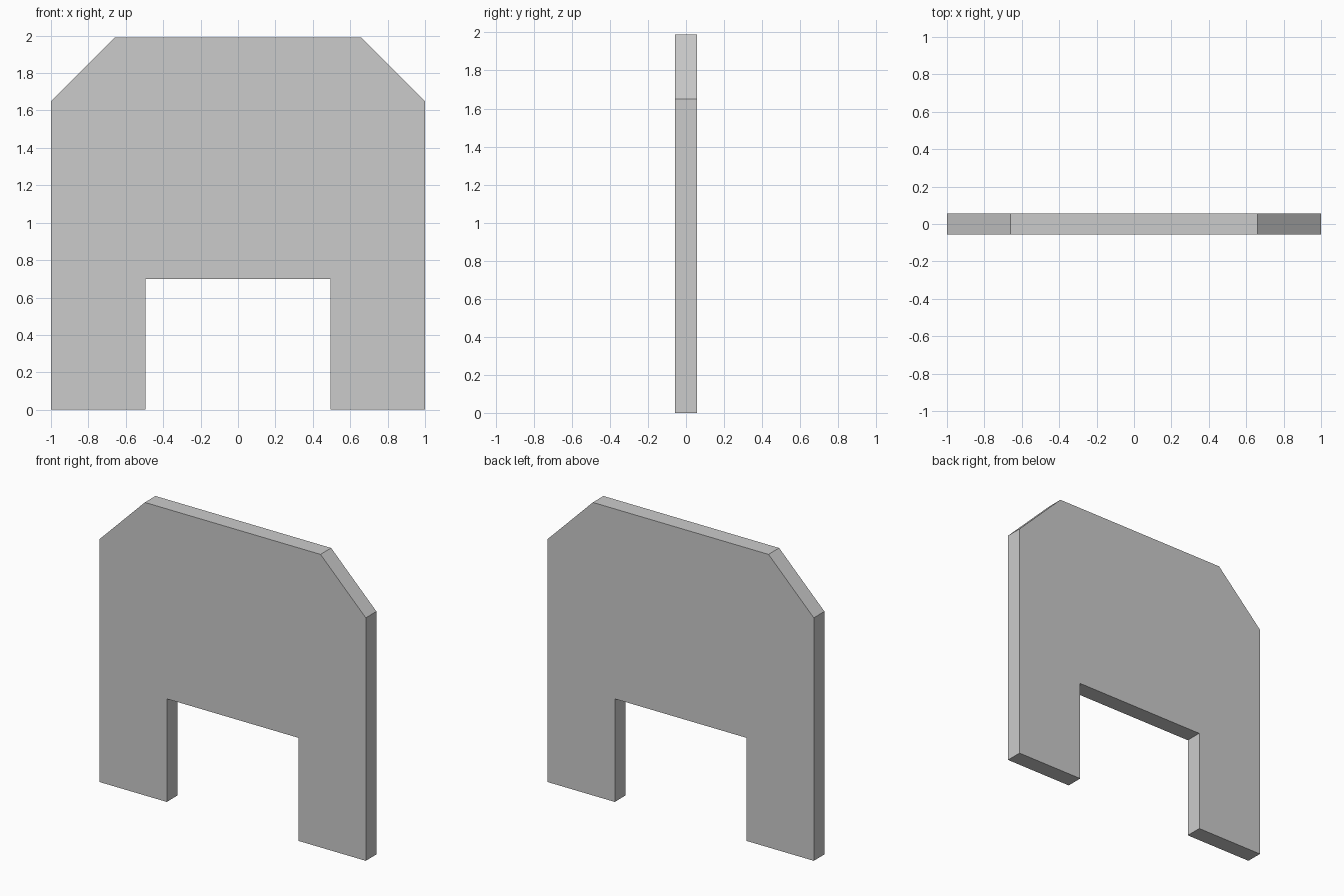
import bpy, bmesh

if "Cube" in bpy.data.objects:
    bpy.data.objects.remove(bpy.data.objects["Cube"])

HALF_DEPTH = 0.057

# Right half of the outline, from notch top round to the top edge
right_half = [(0.495, 0.70), (0.495, 0.0), (1.0, 0.0), (1.0, 1.65), (0.66, 1.99)]
outline = right_half + [(-x, z) for x, z in reversed(right_half)]

# Panel: flat outline extruded through its thickness
bm = bmesh.new()
front = bm.faces.new([bm.verts.new((x, -HALF_DEPTH, z)) for x, z in outline])
ext = bmesh.ops.extrude_face_region(bm, geom=[front], use_keep_orig=True)
moved = [g for g in ext["geom"] if isinstance(g, bmesh.types.BMVert)]
bmesh.ops.translate(bm, verts=moved, vec=(0, 2 * HALF_DEPTH, 0))
bmesh.ops.recalc_face_normals(bm, faces=bm.faces[:])

mesh = bpy.data.meshes.new("notched_panel")
bm.to_mesh(mesh)
bm.free()
panel = bpy.data.objects.new("notched_panel", mesh)
bpy.context.collection.objects.link(panel)
